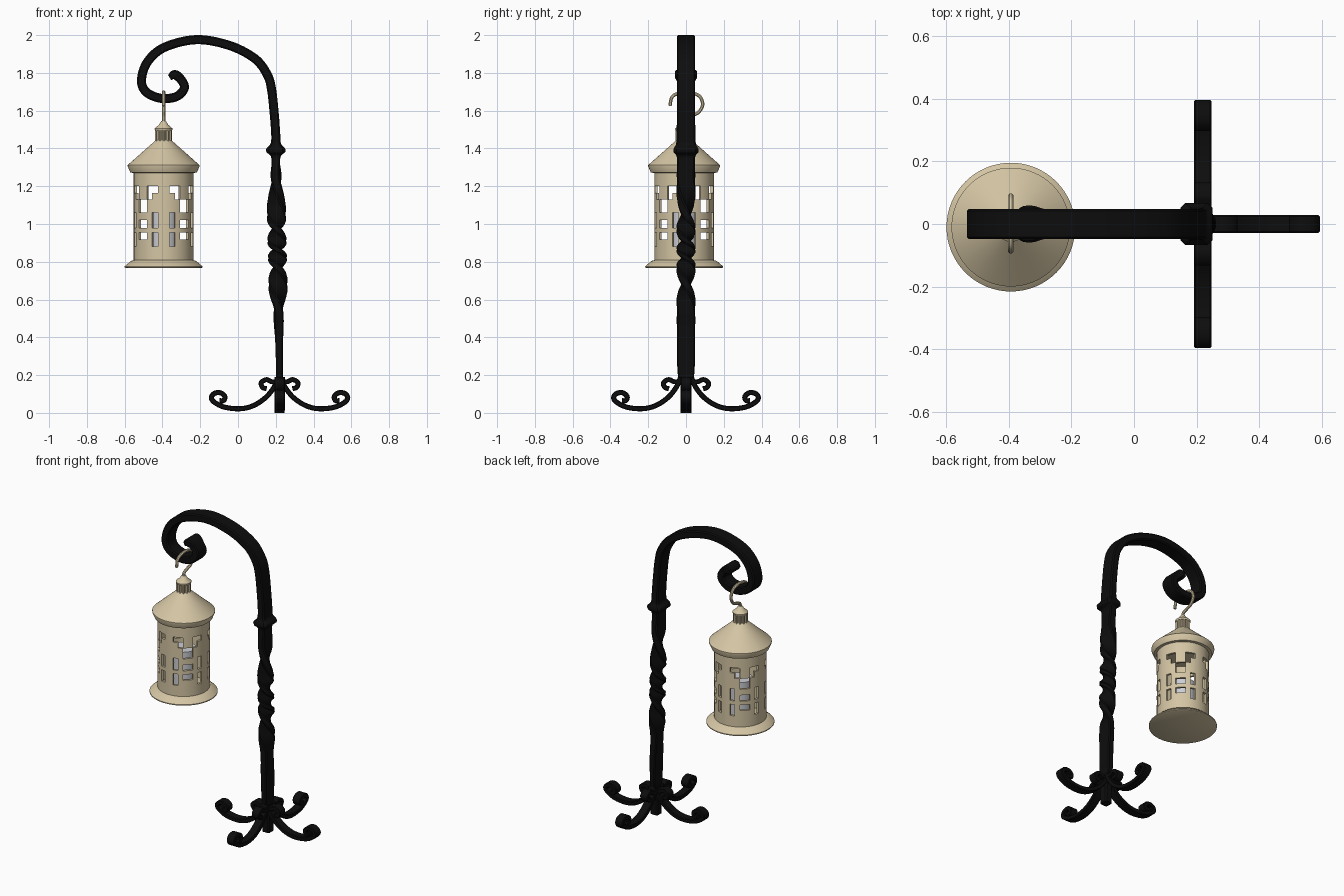
import bpy, bmesh, math
from mathutils import Vector

cube = bpy.data.objects.get("Cube")
if cube:
    bpy.data.objects.remove(cube, do_unlink=True)


def material(name, rgb):
    m = bpy.data.materials.new(name)
    m.use_nodes = True
    m.diffuse_color = (*rgb, 1)
    m.node_tree.nodes["Principled BSDF"].inputs["Base Color"].default_value = (*rgb, 1)
    return m


IRON = material("black_iron", (0.004, 0.004, 0.004))
CREAM = material("cream_metal", (0.66, 0.56, 0.37))
WAX = material("pale_grey_wax", (0.6, 0.62, 0.66))


def finish(name, bm, mat, thickness=0):
    """Turn a bmesh into a named, smooth-by-angle object."""
    bmesh.ops.recalc_face_normals(bm, faces=bm.faces)
    mesh = bpy.data.meshes.new(name)
    bm.to_mesh(mesh)
    bm.free()
    mesh.materials.append(mat)
    ob = bpy.data.objects.new(name, mesh)
    bpy.context.collection.objects.link(ob)
    bpy.ops.object.select_all(action='DESELECT')
    ob.select_set(True)
    bpy.context.view_layer.objects.active = ob
    if thickness:
        mod = ob.modifiers.new("wall", 'SOLIDIFY')
        mod.thickness = thickness
        mod.offset = -1
        bpy.ops.object.modifier_apply(modifier=mod.name)
    bpy.ops.object.shade_smooth_by_angle(angle=math.radians(35))
    return ob


def spline(points, steps):
    """Catmull-Rom through points of any dimension."""
    p = [Vector(q) for q in points]
    p = [2 * p[0] - p[1]] + p + [2 * p[-1] - p[-2]]
    out = []
    for a, b, c, d in zip(p, p[1:], p[2:], p[3:]):
        for i in range(steps):
            t = i / steps
            out.append(0.5 * (2 * b + (c - a) * t + (2 * a - 5 * b + 4 * c - d) * t * t
                              + (3 * b - a - 3 * c + d) * t ** 3))
    return out + [p[-2]]


def sweep(name, origin, angle, points, mat, size=None, steps=8, chamfer=0.3):
    """Sweep a chamfered bar along (out, up) or (out, up, width, thickness, twist) points."""
    if size:
        points = [(*q, *size, 0) for q in points]
    path = spline(points, steps)
    u = Vector((math.cos(angle), math.sin(angle), 0))
    up = Vector((0, 0, 1))
    side = up.cross(u)
    bm = bmesh.new()
    rings = []
    for i, q in enumerate(path):
        step = path[min(i + 1, len(path) - 1)] - path[max(i - 1, 0)]
        t = (u * step[0] + up * step[1]).normalized()
        n = side.cross(t)
        ct, st = math.cos(math.radians(q[4])), math.sin(math.radians(q[4]))
        w, n = side * ct + n * st, n * ct - side * st
        a, b = q[2] / 2, q[3] / 2
        k = chamfer * min(a, b)
        centre = Vector(origin) + u * q[0] + up * q[1]
        corner = [(a, b - k), (a - k, b), (k - a, b), (-a, b - k)]
        corner += [(-x, -y) for x, y in corner]
        rings.append([bm.verts.new(centre + w * x + n * y) for x, y in corner])
    for r, s in zip(rings, rings[1:]):
        for i in range(8):
            j = (i + 1) % 8
            bm.faces.new((r[i], r[j], s[j], s[i]))
    bm.faces.new(rings[0])
    bm.faces.new(rings[-1])
    return finish(name, bm, mat)


LANTERN = Vector((-0.394, -0.01, 0))


def lathe(name, profile, mat, seg=64, flute=0, keep=None, thickness=0):
    """Revolve (radius, z) about the lantern axis; keep() leaves openings."""
    bm = bmesh.new()
    rings = []
    for r, z in profile:
        ring = []
        for i in range(seg):
            rr = r * (1 - flute * ((i // 2) % 2))
            a = math.tau * i / seg
            ring.append(bm.verts.new(LANTERN + Vector((rr * math.cos(a), rr * math.sin(a), z))))
        rings.append(ring)
    for row, (r, s) in enumerate(zip(rings, rings[1:])):
        for i in range(seg):
            if keep is None or keep(row, i):
                j = (i + 1) % seg
                bm.faces.new((r[i], r[j], s[j], s[i]))
    if not thickness:
        bm.faces.new(rings[0])
        bm.faces.new(rings[-1])
    return finish(name, bm, mat, thickness)


# Post and arm: one flat bar, twisted in the middle and curled at the end
W, T = 0.095, 0.046
post = [(0.22, 0.15, 0.06, 0.035, 0), (0.22, 0.22, 0.09, 0.036, 0), (0.218, 0.38, W, 0.042, 0),
        (0.214, 0.55, W, T, 0)]
turns = [0.68, 0.77, 0.82, 0.865, 0.91, 0.975, 1.05, 1.22]
post += [(0.212 - 0.01 * i / 7, z, W, 0.05, 90 * (i + 1)) for i, z in enumerate(turns)]
post += [(0.2, z, w, t, 720) for z, w, t in
         [(1.32, W, T), (1.36, 0.1, 0.054), (1.38, 0.13, 0.098), (1.4, 0.13, 0.098),
          (1.425, 0.105, 0.056), (1.47, 0.1, 0.048)]]
arm = [(0.193, 1.57), (0.178, 1.71), (0.155, 1.79), (0.09, 1.875), (-0.045, 1.945),
       (-0.22, 1.976), (-0.39, 1.935), (-0.48, 1.857), (-0.511, 1.76), (-0.484, 1.697),
       (-0.405, 1.665), (-0.325, 1.675), (-0.284, 1.72), (-0.302, 1.765)]
post += [(x, z, 0.097, 0.048, 720) for x, z in arm]
post += [(-0.335, 1.79, 0.118, 0.05, 720), (-0.362, 1.775, 0.1, 0.03, 720)]
sweep("post_and_arm", (0, 0, 0), 0, post, IRON, steps=10)

# Base stem
sweep("base_stem", (0.22, 0, 0), 0, [(0, 0), (0, 0.185)], IRON, (0.056, 0.053), steps=1)

# Four scrolled feet, each with a small curl above it
foot = [(0.008, 0.185), (0.03, 0.135), (0.075, 0.08), (0.14, 0.038), (0.21, 0.022),
        (0.29, 0.03), (0.343, 0.055), (0.361, 0.08), (0.345, 0.103), (0.312, 0.106),
        (0.29, 0.087), (0.296, 0.066), (0.317, 0.064)]
curl = [(0, 0.165), (0.04, 0.165), (0.07, 0.176), (0.097, 0.16), (0.09, 0.135), (0.068, 0.128)]
for i, label in enumerate(["left", "back", "right", "front"]):
    a = i * math.pi / 2
    shift = 0.022 * (i % 2)
    origin = (0.22, shift * math.sin(a), 0)
    sweep("foot_" + label, origin, a, foot, IRON, (0.056, 0.027))
    sweep("curl_" + label, origin, a, curl, IRON, (0.056, 0.026))

# Lantern base and roof
lathe("lantern_base", [(0.2, 0.767), (0.206, 0.77), (0.206, 0.776), (0.172, 0.805),
                       (0.15, 0.81)], CREAM)
lathe("lantern_roof", [(0.15, 1.27), (0.176, 1.272), (0.19, 1.305), (0.19, 1.312),
                       (0.05, 1.436), (0.04, 1.445)], CREAM)

# Fluted neck and cap
lathe("lantern_neck", [(0.045, 1.435), (0.045, 1.505)], CREAM, seg=48, flute=0.14)
lathe("lantern_cap", [(0.044, 1.495), (0.047, 1.5), (0.047, 1.506), (0.025, 1.525),
                      (0.012, 1.545)], CREAM)

# Pierced wall: openings mirror and repeat every quarter turn
levels = [0.8, 0.88, 0.917, 0.955, 0.98, 1.02, 1.06, 1.13, 1.165, 1.2, 1.275]
openings = [(), (1,), (1, 3), (), (1, 3), (1,), (3,), (2,), (1, 2), ()]


def solid(row, i):
    col = (i // 2) % 8
    return min(col, 7 - col) not in openings[row]


lathe("lantern_wall", [(0.158, z) for z in levels], CREAM, keep=solid, thickness=0.015)

# Candle inside
lathe("candle", [(0.075, 0.8), (0.075, 1.065)], WAX, seg=32)

# Hook over the curled arm
hook = [(-0.01, 1.535), (-0.005, 1.56), (0.03, 1.575), (0.065, 1.59), (0.088, 1.63),
        (0.075, 1.672), (0.04, 1.692), (0, 1.698), (-0.045, 1.69), (-0.075, 1.67), (-0.085, 1.625)]
sweep("hanging_hook", (LANTERN.x, 0, 0), math.pi / 2, hook, CREAM, (0.018, 0.018), chamfer=0.586)
